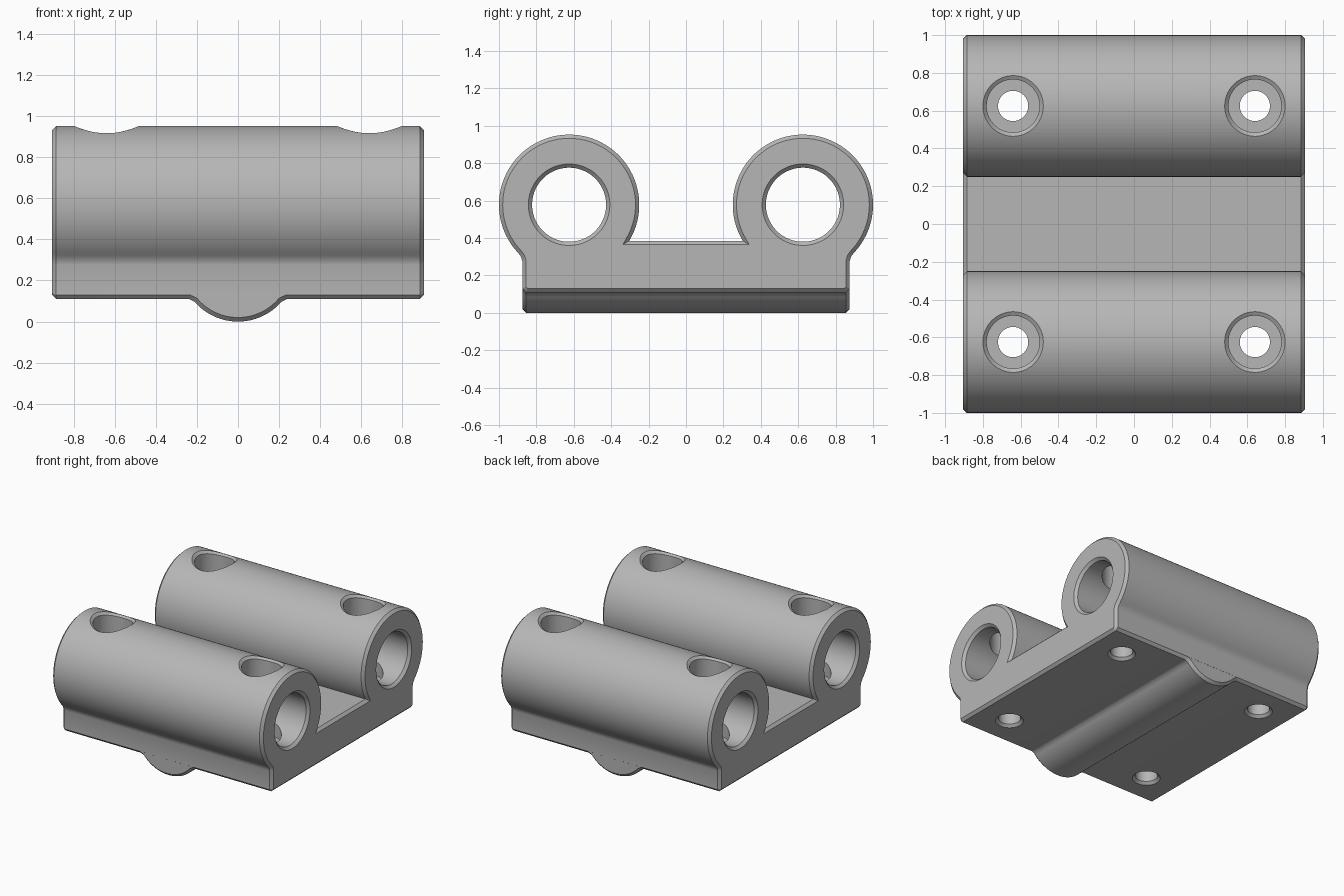
import bpy, bmesh, math
from mathutils import Vector

if "Cube" in bpy.data.objects:
    bpy.data.objects.remove(bpy.data.objects["Cube"])

TUBE_Y, TUBE_Z, TUBE_R = 0.625, 0.578, 0.375
BORE_R, HALF_X, HALF_Y, BASE_Z = 0.198, 0.905, 0.875, 0.11
CHAMFER, HOLE_X = 0.02, 0.64

grey = bpy.data.materials.new("machined grey")
grey.use_nodes = True
grey.diffuse_color = (0.47, 0.47, 0.47, 1)
grey.node_tree.nodes["Principled BSDF"].inputs["Base Color"].default_value = (0.47, 0.47, 0.47, 1)


def finish(bm, name):
    bmesh.ops.recalc_face_normals(bm, faces=bm.faces)
    mesh = bpy.data.meshes.new(name)
    bm.to_mesh(mesh)
    bm.free()
    mesh.materials.append(grey)
    obj = bpy.data.objects.new(name, mesh)
    bpy.context.collection.objects.link(obj)
    return obj


def chamfered_prism(name, points, half, place):
    """Extrude a closed outline both ways and chamfer the rim of both ends."""
    bm = bmesh.new()
    inner = half - CHAMFER
    near = [bm.verts.new(place(a, b, -inner)) for a, b in points]
    far = [bm.verts.new(place(a, b, inner)) for a, b in points]
    caps = [bm.faces.new(near), bm.faces.new(far)]
    for i in range(len(points)):
        j = (i + 1) % len(points)
        bm.faces.new((near[i], near[j], far[j], far[i]))
    bmesh.ops.recalc_face_normals(bm, faces=bm.faces)
    for cap in caps:
        bmesh.ops.inset_region(bm, faces=[cap], thickness=CHAMFER, depth=CHAMFER,
                               use_even_offset=True, use_boundary=True)
    return finish(bm, name)


def ring_solid(name, rings, place, sides=64):
    """Skin a stack of rings given as (radius, height or height function)."""
    bm = bmesh.new()
    loops = []
    for r, height in rings:
        loop = []
        for k in range(sides):
            t = math.tau * (k + 0.5) / sides
            u, v = r * math.cos(t), r * math.sin(t)
            loop.append(bm.verts.new(place(u, v, height(v) if callable(height) else height)))
        loops.append(loop)
    bm.faces.new(loops[0])
    bm.faces.new(loops[-1])
    for a, b in zip(loops, loops[1:]):
        for k in range(sides):
            j = (k + 1) % sides
            bm.faces.new((a[k], a[j], b[j], b[k]))
    return finish(bm, name)


def combine(target, tool, operation):
    mod = target.modifiers.new("combine", 'BOOLEAN')
    mod.operation, mod.solver, mod.object = operation, 'EXACT', tool
    bpy.context.view_layer.objects.active = target
    bpy.ops.object.modifier_apply(modifier=mod.name)
    bpy.data.objects.remove(tool)


# Body outline: base plate rising into two round tubes
PLATE_TOP = 0.385
start = math.asin((0.32 - TUBE_Z) / TUBE_R)
end = math.pi - math.asin((PLATE_TOP - TUBE_Z) / TUBE_R)
half = [(HALF_Y - CHAMFER, BASE_Z), (HALF_Y, BASE_Z + CHAMFER), (HALF_Y, 0.275), (0.882, 0.3)]
for i in range(73):
    t = start + (end - start) * i / 72
    half.append((TUBE_Y + TUBE_R * math.cos(t), TUBE_Z + TUBE_R * math.sin(t)))
outline = half + [(-y, z) for y, z in reversed(half)]
body = chamfered_prism("bearing_block", outline, HALF_X, lambda y, z, x: Vector((x, y, z)))

# Rounded locating ridge under the plate
RIDGE_R = 0.28
sweep = math.asin(0.212 / RIDGE_R)
arc = [(RIDGE_R * math.sin(sweep * i / 16), RIDGE_R * (1 - math.cos(sweep * i / 16)))
       for i in range(-16, 17)]
ridge_outline = [(-0.25, 0.2), (-0.25, 0.114), (-0.23, 0.106)] + arc
ridge_outline += [(0.23, 0.106), (0.25, 0.114), (0.25, 0.2)]
ridge = chamfered_prism("locating_ridge", ridge_outline, HALF_Y - 0.0005,
                        lambda x, z, y: Vector((x, y, z)))
combine(body, ridge, 'UNION')


def tube_top(offset):
    return lambda v: TUBE_Z + math.sqrt(TUBE_R ** 2 - v ** 2) + offset


# Bores with chamfered mouths, and counterbored screw holes
for sy in (-1, 1):
    mouth, deep = HALF_X + CHAMFER, HALF_X - CHAMFER
    wide = BORE_R + 2 * CHAMFER
    bore = ring_solid("bore_cutter",
                      [(wide, -mouth), (BORE_R, -deep), (BORE_R, deep), (wide, mouth)],
                      lambda u, v, h: Vector((h, sy * TUBE_Y + u, TUBE_Z + v)))
    combine(body, bore, 'DIFFERENCE')
    for sx in (-1, 1):
        rings = [(0.12, BASE_Z - CHAMFER), (0.08, BASE_Z + CHAMFER), (0.08, 0.33), (0.14, 0.33),
                 (0.14, tube_top(-CHAMFER)), (0.18, tube_top(CHAMFER)), (0.18, 1.1)]
        screw = ring_solid("screw_cutter", rings,
                           lambda u, v, h: Vector((sx * HOLE_X + u, sy * TUBE_Y + v, h)))
        combine(body, screw, 'DIFFERENCE')

# Smooth the round walls, keep machined edges crisp
bpy.ops.object.select_all(action='DESELECT')
body.select_set(True)
bpy.context.view_layer.objects.active = body
bpy.ops.object.shade_smooth_by_angle(angle=math.radians(25))
